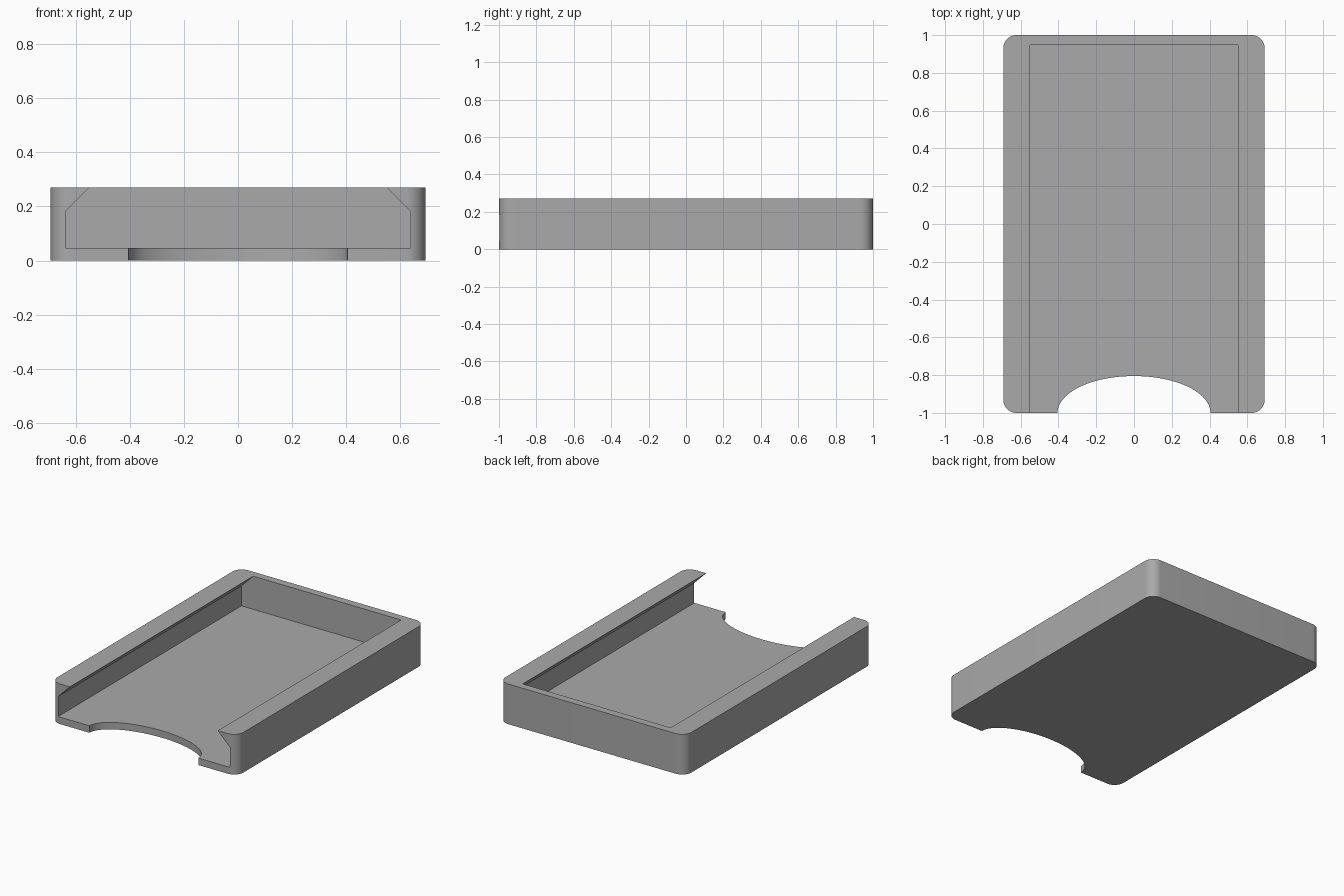
import bpy, bmesh, math
from mathutils import Vector

cube = bpy.data.objects.get("Cube")
if cube:
    bpy.data.objects.remove(cube, do_unlink=True)

WIDTH, LENGTH, HEIGHT = 1.384, 2.0, 0.27
FLOOR, RADIUS = 0.047, 0.07

grey = bpy.data.materials.new("plain grey")
grey.use_nodes = True
colour = (0.4, 0.4, 0.4, 1)
grey.diffuse_color = colour
grey.node_tree.nodes["Principled BSDF"].inputs["Base Color"].default_value = colour


def prism(name, outline, sweep):
    """Extrude a closed outline along the sweep vector."""
    bm = bmesh.new()
    face = bm.faces.new([bm.verts.new(p) for p in outline])
    new = bmesh.ops.extrude_face_region(bm, geom=[face])["geom"]
    verts = [v for v in new if isinstance(v, bmesh.types.BMVert)]
    bmesh.ops.translate(bm, verts=verts, vec=Vector(sweep))
    bmesh.ops.recalc_face_normals(bm, faces=bm.faces)
    mesh = bpy.data.meshes.new(name)
    bm.to_mesh(mesh)
    bm.free()
    mesh.materials.append(grey)
    obj = bpy.data.objects.new(name, mesh)
    bpy.context.collection.objects.link(obj)
    return obj


# Tray body with rounded vertical corners
outline = []
for i, (sx, sy) in enumerate([(1, 1), (-1, 1), (-1, -1), (1, -1)]):
    for step in range(13):
        a = math.pi / 2 * (i + step / 12)
        outline.append((sx * (WIDTH / 2 - RADIUS) + RADIUS * math.cos(a),
                        sy * (LENGTH / 2 - RADIUS) + RADIUS * math.sin(a), 0))
tray = prism("tray", outline, (0, 0, HEIGHT))

# Pocket open at the front, with lips leaning inward along both sides
half = [(0.638, FLOOR), (0.638, 0.182), (0.55, HEIGHT), (0.55, HEIGHT + 0.1)]
section = half + [(-x, z) for x, z in reversed(half)]
pocket = prism("pocket_cutter", [(x, -1.2, z) for x, z in section], (0, 2.148, 0))

# Oval thumb notch through the floor
oval = [(0.405 * math.cos(a), -1 + 0.195 * math.sin(a), -0.1)
        for a in (math.tau * k / 96 for k in range(96))]
notch = prism("notch_cutter", oval, (0, 0, 0.3))

for cutter in (pocket, notch):
    cutter.hide_render = True
    cut = tray.modifiers.new(cutter.name, "BOOLEAN")
    cut.operation, cut.solver, cut.object = "DIFFERENCE", "EXACT", cutter

# Apply the cuts and shade the rounded corners
for obj in bpy.context.selected_objects:
    obj.select_set(False)
bpy.context.view_layer.objects.active = tray
tray.select_set(True)
for cutter in (pocket, notch):
    bpy.ops.object.modifier_apply(modifier=cutter.name)
    bpy.data.objects.remove(cutter, do_unlink=True)
bpy.ops.object.shade_smooth_by_angle(angle=math.radians(30))
